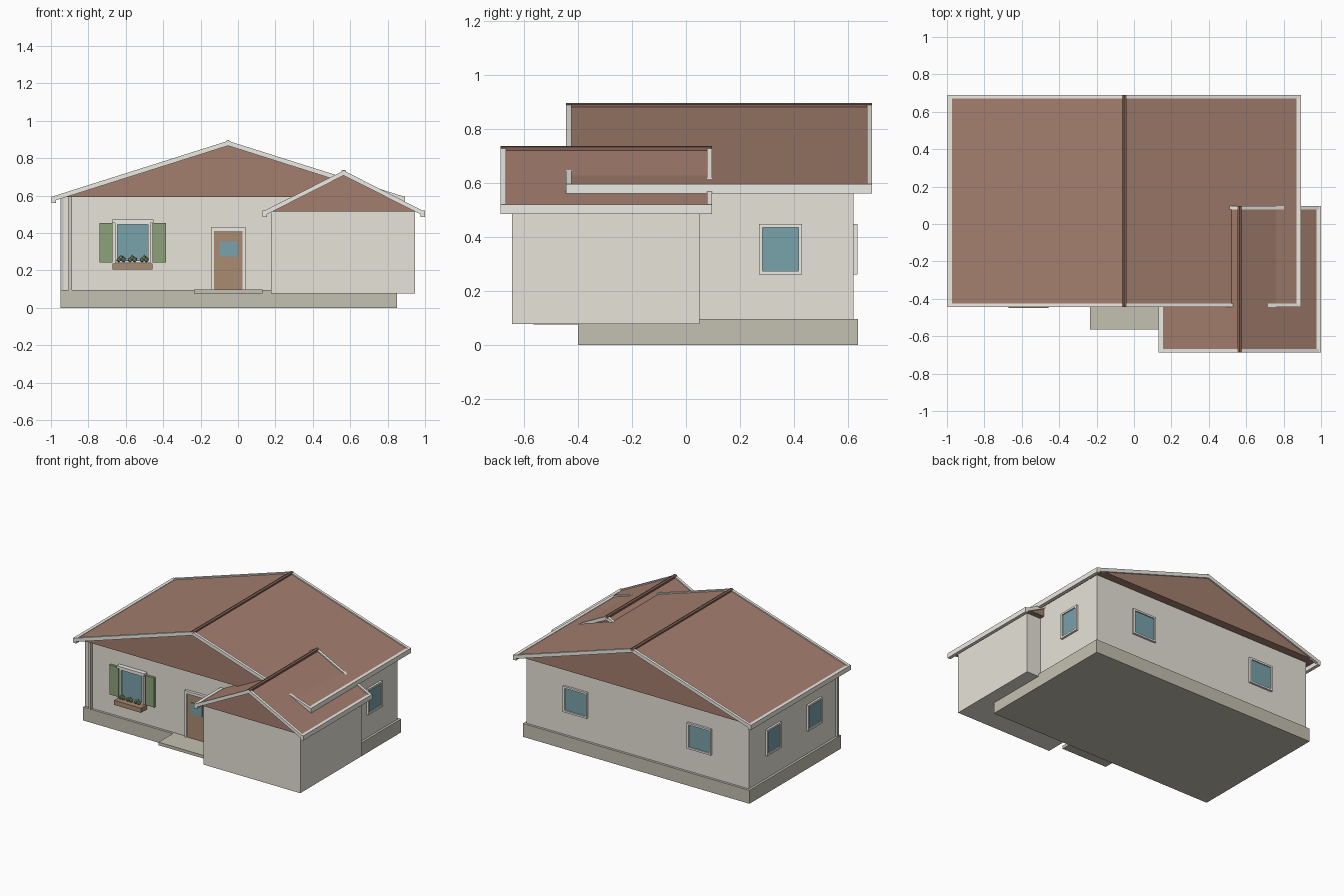
import bpy, bmesh, math, random

if "Cube" in bpy.data.objects:
    bpy.data.objects.remove(bpy.data.objects["Cube"])
random.seed(4)


def material(name, rgb):
    m = bpy.data.materials.new(name)
    m.diffuse_color = (*rgb, 1)
    m.use_nodes = True
    m.node_tree.nodes["Principled BSDF"].inputs["Base Color"].default_value = m.diffuse_color
    return m


WALL = material("wall", (0.80, 0.77, 0.69))
BASE = material("base", (0.55, 0.53, 0.44))
ROOF = material("roof", (0.37, 0.21, 0.155))
RIDGE = material("ridge", (0.22, 0.12, 0.09))
TRIM = material("trim", (0.85, 0.83, 0.77))
GLASS = material("glass", (0.19, 0.36, 0.41))
GREEN = material("green", (0.27, 0.36, 0.20))
WOOD = material("wood", (0.40, 0.26, 0.16))
PIPE = material("pipe", (0.60, 0.60, 0.57))


def make(name, verts, faces, mat):
    me = bpy.data.meshes.new(name)
    me.from_pydata(verts, [], faces)
    bm = bmesh.new()
    bm.from_mesh(me)
    bmesh.ops.recalc_face_normals(bm, faces=bm.faces)
    bm.to_mesh(me)
    bm.free()
    me.materials.append(mat)
    ob = bpy.data.objects.new(name, me)
    bpy.context.collection.objects.link(ob)
    return ob


def extrude(name, profile, y0, y1, mat):
    """Extrude an (x, z) outline along y."""
    n = len(profile)
    verts = [(x, y, z) for y in (y0, y1) for x, z in profile]
    faces = [list(range(n)), list(range(n, 2 * n))]
    faces += [(i, (i + 1) % n, n + (i + 1) % n, n + i) for i in range(n)]
    return make(name, verts, faces, mat)


def box(name, x0, x1, y0, y1, z0, z1, mat):
    return extrude(name, [(x0, z0), (x1, z0), (x1, z1), (x0, z1)], y0, y1, mat)


def gable_roof(name, cx, half, y0, y1, eave, peak):
    # solid roof with flat soffit and gable ends
    extrude(name, [(cx - half, eave), (cx + half, eave), (cx, peak)], y0, y1, ROOF)
    # rake boards as chevrons on both gable ends
    t, up, w = 0.018, 0.008, half + 0.012
    slope = (peak - eave) / half
    low = peak - slope * w
    chevron = [(cx - w, low - t), (cx, peak - t), (cx + w, low - t),
               (cx + w, low + up), (cx, peak + up), (cx - w, low + up)]
    for end, y in (("front", y0), ("back", y1)):
        extrude(f"{name}_{end}_rake", chevron, y - 0.010, y + 0.010, TRIM)
    # gutters along both eaves
    for side, s in (("left", -1), ("right", 1)):
        a, b = sorted((cx + s * (half - 0.004), cx + s * (half + 0.020)))
        box(f"{name}_{side}_gutter", a, b, y0 - 0.01, y1 + 0.01, eave - 0.03, eave + 0.004, TRIM)
    # ridge cap
    c = 0.012
    extrude(f"{name}_ridge", [(cx - c, peak - 0.008), (cx + c, peak - 0.008),
                              (cx + c, peak + 0.007), (cx, peak + 0.012),
                              (cx - c, peak + 0.007)], y0 - 0.01, y1 + 0.01, RIDGE)


def window(name, u, wall, axis, sign, width, z0, z1, depth=0.015):
    """Framed pane centred at u on a wall plane; axis is the wall's normal."""
    def part(suffix, u0, u1, za, zb, d, mat):
        a, b = sorted((wall - sign * 0.01, wall + sign * d))
        ext = (a, b, u0, u1) if axis == "x" else (u0, u1, a, b)
        box(f"{name}_{suffix}", *ext, za, zb, mat)
    h, f = width / 2, 0.013
    part("glass", u - h + f, u + h - f, z0 + f, z1 - f, depth * 0.45, GLASS)
    part("left_jamb", u - h, u - h + f, z0, z1, depth, TRIM)
    part("right_jamb", u + h - f, u + h, z0, z1, depth, TRIM)
    part("sill", u - h + f, u + h - f, z0, z0 + f, depth, TRIM)
    part("head", u - h + f, u + h - f, z1 - f, z1, depth, TRIM)


# house and attached garage
box("foundation", -0.95, 0.85, -0.40, 0.637, 0, 0.096, BASE)
box("house_walls", -0.933, 0.833, -0.383, 0.62, 0.09, 0.592, WALL)
box("garage_walls", 0.177, 0.946, -0.645, 0.05, 0.078, 0.516, WALL)
gable_roof("main_roof", -0.053, 0.925, -0.435, 0.680, 0.592, 0.885)
gable_roof("garage_roof", 0.565, 0.415, -0.677, 0.087, 0.516, 0.726)

# plain windows
for i, x in enumerate((0.44, -0.545)):
    window(f"back_window_{i}", x, 0.62, "y", 1, 0.19, 0.262, 0.448)
for i, y in enumerate((0.35, -0.115)):
    window(f"left_window_{i}", y, -0.933, "x", -1, 0.16, 0.262, 0.448)
window("right_window", 0.35, 0.833, "x", 1, 0.16, 0.262, 0.448)

# front window with shutters and hood
FX = -0.563
window("front_window", FX, -0.383, "y", -1, 0.19, 0.24, 0.458, 0.025)
box("front_window_hood", FX - 0.11, FX + 0.11, -0.415, -0.38, 0.455, 0.472, TRIM)
for side, s in (("left", -1), ("right", 1)):
    a, b = sorted((FX + s * 0.107, FX + s * 0.178))
    box(f"{side}_shutter", a, b, -0.400, -0.38, 0.243, 0.455, GREEN)

# flower box with little plants
box("flower_box", FX - 0.107, FX + 0.107, -0.449, -0.38, 0.205, 0.238, WOOD)
for i in range(3):
    for j in range(3):
        bpy.ops.mesh.primitive_ico_sphere_add(
            subdivisions=1, radius=0.014,
            location=(FX + (i - 1) * 0.06 + (j - 1) * 0.012 + random.uniform(-.003, .003),
                      -0.425, 0.258 + 0.010 * (j % 2)))
        bpy.context.object.name = f"plant_{i}_{j}"
        bpy.context.object.data.materials.append(GREEN)

# entrance door with frame and step
DX = -0.053
box("door", DX - 0.076, DX + 0.076, -0.394, -0.37, 0.096, 0.412, WOOD)
box("door_pane", DX - 0.047, DX + 0.047, -0.398, -0.38, 0.275, 0.355, GLASS)
for side, s in (("left", -1), ("right", 1)):
    a, b = sorted((DX + s * 0.076, DX + s * 0.092))
    box(f"door_{side}_jamb", a, b, -0.402, -0.38, 0.096, 0.432, TRIM)
box("door_head", DX - 0.076, DX + 0.076, -0.402, -0.38, 0.412, 0.432, TRIM)
box("entrance_step", -0.235, 0.13, -0.565, -0.39, 0.076, 0.098, BASE)

# downspout near the front left corner
box("downspout", -0.905, -0.888, -0.402, -0.383, 0.092, 0.592, PIPE)
box("corner_downspout", -0.948, -0.933, -0.383, -0.365, 0.092, 0.592, PIPE)
